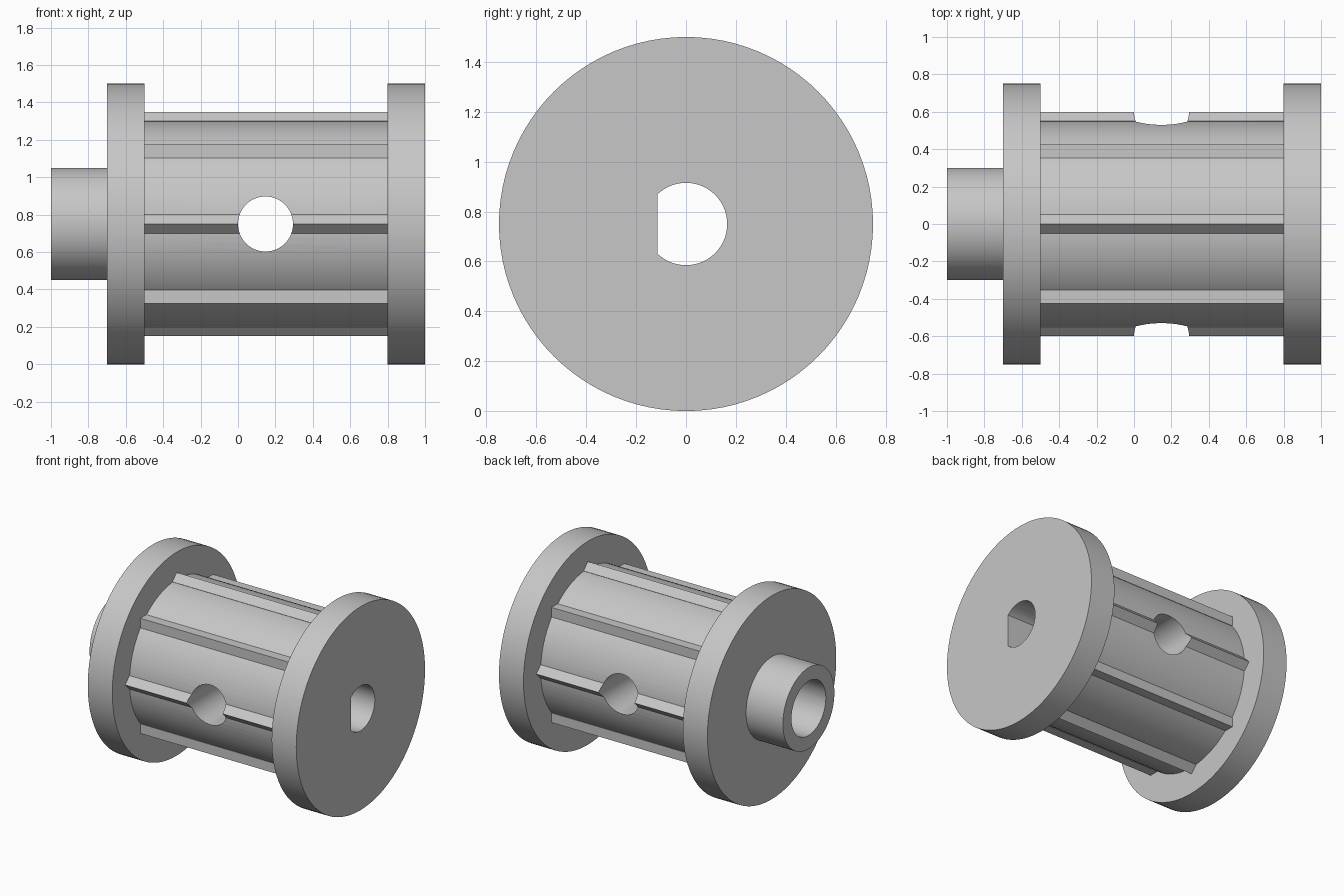
import bpy, bmesh, math
from mathutils import Matrix

AXIS_Z = 0.75
SEGMENTS = 96

cube = bpy.data.objects.get("Cube")
if cube:
    bpy.data.objects.remove(cube, do_unlink=True)

grey = bpy.data.materials.new("light_grey")
grey.use_nodes = True
colour = (0.57, 0.57, 0.57, 1)
grey.diffuse_color = colour
grey.node_tree.nodes["Principled BSDF"].inputs["Base Color"].default_value = colour


def make_object(name, bm):
    bmesh.ops.recalc_face_normals(bm, faces=bm.faces)
    mesh = bpy.data.meshes.new(name)
    bm.to_mesh(mesh)
    bm.free()
    mesh.materials.append(grey)
    obj = bpy.data.objects.new(name, mesh)
    bpy.context.collection.objects.link(obj)
    return obj


def prism(name, outline, x0, x1, turn=Matrix()):
    """Extrude a (y, z) outline along x, then turn it and lift it to the axis."""
    bm = bmesh.new()
    face = bm.faces.new([bm.verts.new((x0, y, z)) for y, z in outline])
    moved = bmesh.ops.extrude_face_region(bm, geom=[face])["geom"]
    verts = [v for v in moved if isinstance(v, bmesh.types.BMVert)]
    bmesh.ops.translate(bm, verts=verts, vec=(x1 - x0, 0, 0))
    bm.transform(Matrix.Translation((0, 0, AXIS_Z)) @ turn)
    return make_object(name, bm)


def arc(radius, start=-math.pi, end=math.pi, closed=True):
    steps = SEGMENTS if closed else SEGMENTS - 1
    angles = [start + (end - start) * i / steps for i in range(SEGMENTS)]
    return [(radius * math.cos(a), radius * math.sin(a)) for a in angles]


def lathe(name, profile):
    """Turn an (x, radius) profile about the x axis."""
    bm = bmesh.new()
    verts = [bm.verts.new((x, 0, r)) for x, r in profile]
    edges = [bm.edges.new(pair) for pair in zip(verts, verts[1:])]
    bmesh.ops.spin(bm, geom=verts + edges, cent=(0, 0, 0), axis=(1, 0, 0),
                   angle=math.tau, steps=SEGMENTS)
    bmesh.ops.remove_doubles(bm, verts=bm.verts, dist=0.0001)
    bm.transform(Matrix.Translation((0, 0, AXIS_Z)))
    return make_object(name, bm)


def activate(obj):
    bpy.ops.object.select_all(action="DESELECT")
    obj.select_set(True)
    bpy.context.view_layer.objects.active = obj


def cut(obj, cutters):
    activate(obj)
    for cutter in cutters:
        mod = obj.modifiers.new("cut", "BOOLEAN")
        mod.operation = "DIFFERENCE"
        mod.solver = "EXACT"
        mod.object = cutter
        bpy.ops.object.modifier_apply(modifier=mod.name)


# Spool body: hub, two flanges and the drum between them
body = lathe("spool_body", [
    (-1, 0), (-1, 0.3), (-0.7, 0.3), (-0.7, 0.75), (-0.5, 0.75),
    (-0.5, 0.55), (0.8, 0.55), (0.8, 0.75), (1, 0.75), (1, 0)])

# Eight pointed ribs round the drum
rib_outline = [(0.6, 0), (0.55, 0.05), (0.5, 0), (0.55, -0.05)]
ribs = [prism(f"rib_{i + 1}", rib_outline, -0.51, 0.81,
              Matrix.Rotation(i * math.tau / 8, 4, "X")) for i in range(8)]

# Cutters: round bore, flat-sided shaft bore and cross hole
bore = prism("bore_cutter", arc(0.2), -1.1, 0)
flat = math.acos(-0.115 / 0.165)
shaft = prism("shaft_cutter", arc(0.165, -flat, flat, closed=False), -0.1, 1.1)
cross = prism("cross_cutter", arc(0.147), -0.8, 0.8,
              Matrix.Translation((0.147, 0, 0)) @ Matrix.Rotation(math.pi / 2, 4, "Z"))
cutters = [bore, shaft, cross]
for cutter in cutters:
    cutter.hide_render = True

cut(body, cutters)
for rib in (ribs[0], ribs[4]):
    cut(rib, [cross])
for cutter in cutters:
    bpy.data.objects.remove(cutter, do_unlink=True)

# Smooth the round surfaces and keep the edges crisp
for obj in [body] + ribs:
    activate(obj)
    bpy.ops.object.shade_smooth_by_angle(angle=math.radians(30))
